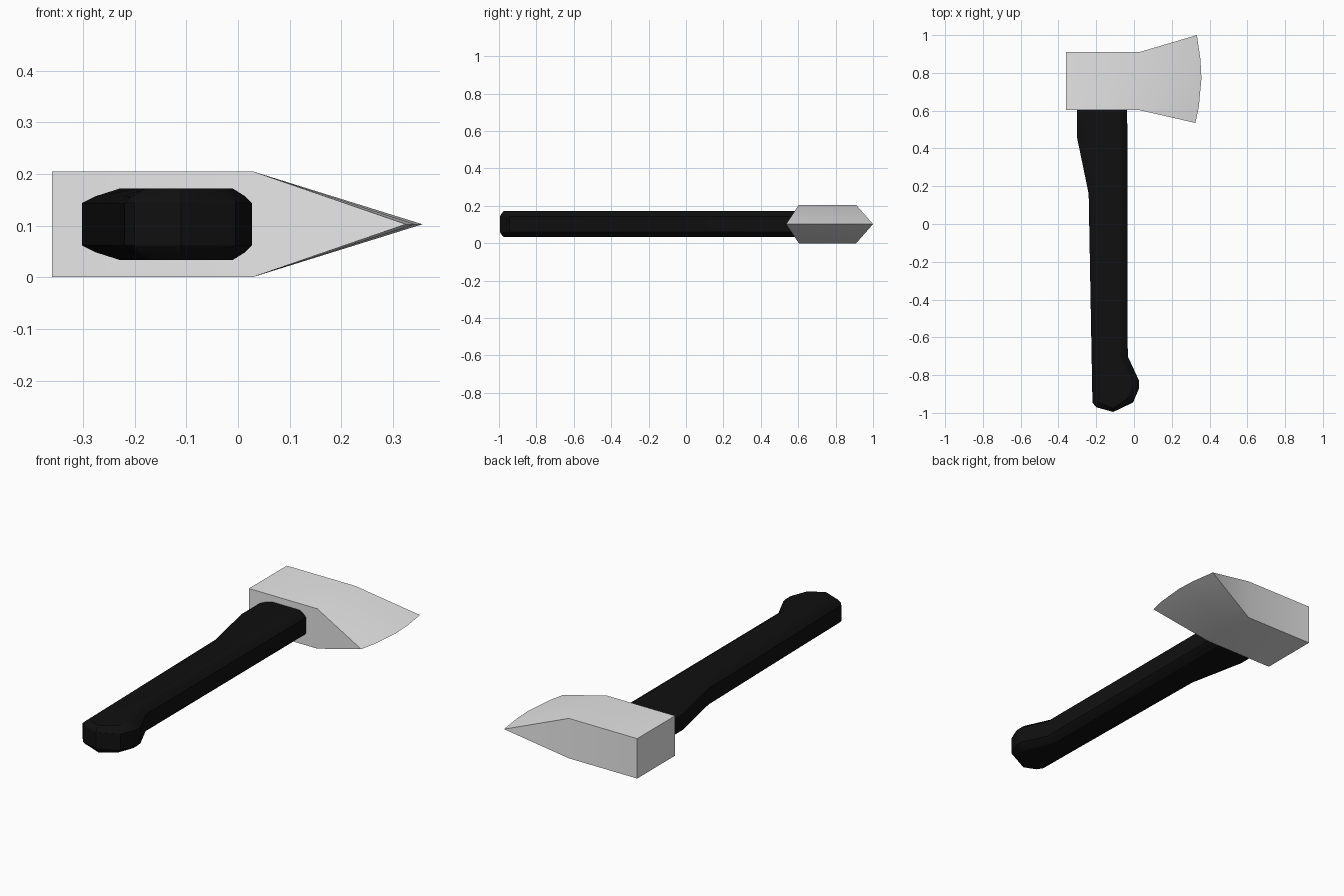
import bpy
import bmesh
import math

cube = bpy.data.objects.get("Cube")
if cube:
    bpy.data.objects.remove(cube, do_unlink=True)


def make_material(name, colour):
    mat = bpy.data.materials.new(name)
    mat.use_nodes = True
    mat.diffuse_color = colour
    mat.node_tree.nodes["Principled BSDF"].inputs["Base Color"].default_value = colour
    return mat


def loft(name, rings, mat, caps):
    """Join closed rings with quads; caps lists index groups that close each end."""
    bm = bmesh.new()
    rows = [[bm.verts.new(p) for p in ring] for ring in rings]
    n = len(rows[0])
    for a, b in zip(rows, rows[1:]):
        for i in range(n):
            j = (i + 1) % n
            bm.faces.new((a[i], a[j], b[j], b[i]))
    for row in (rows[0], rows[-1]):
        for group in caps:
            bm.faces.new([row[i] for i in group])
    bmesh.ops.recalc_face_normals(bm, faces=bm.faces)
    mesh = bpy.data.meshes.new(name)
    bm.to_mesh(mesh)
    bm.free()
    obj = bpy.data.objects.new(name, mesh)
    bpy.context.collection.objects.link(obj)
    mesh.materials.append(mat)
    bpy.ops.object.select_all(action="DESELECT")
    obj.select_set(True)
    bpy.context.view_layer.objects.active = obj
    bpy.ops.object.shade_smooth_by_angle(angle=math.radians(30))
    return obj


steel = make_material("light steel", (0.8, 0.8, 0.8, 1))
black = make_material("black grip", (0.005, 0.005, 0.005, 1))

# Axe head: five cross-sections from the lower to the upper corner of the blade
HEIGHT, MID = 0.205, 0.1025
POLL, CHEEK = -0.36, 0.028
edge = [(0.325, 0.535), (0.343, 0.62), (0.357, 0.77), (0.352, 0.87), (0.333, 1.0)]
sections = []
for i, (ex, ey) in enumerate(edge):
    y = 0.603 + 0.307 * i / (len(edge) - 1)
    sections.append([(POLL, y, 0), (POLL, y, HEIGHT), (CHEEK, y, HEIGHT),
                     (ex, ey, MID), (CHEEK, y, 0)])
loft("axe_head", sections, steel, [(0, 1, 2, 4), (2, 3, 4)])

# Handle: plan outline, each point with the inset its chamfer makes at the flat faces
outline = [
    (-0.302, 0.65, 0.073, 0), (-0.302, 0.46, 0.073, 0), (-0.24, 0.16, 0.05, 0),
    (-0.22, -0.945, 0.04, 0.01), (-0.2, -0.97, 0.03, 0.02), (-0.11, -0.995, 0, 0.02),
    (-0.005, -0.945, -0.03, 0.02), (0.027, -0.87, -0.037, 0.01),
    (0.027, -0.83, -0.037, 0), (-0.033, -0.7, -0.037, 0), (-0.036, 0.65, -0.037, 0),
]
half_levels = [(0.069, 1), (0.054, 0.35), (0.041, 0)]
levels = [(MID - h, f) for h, f in half_levels]
levels += [(MID + h, f) for h, f in reversed(half_levels)]
rings = [[(x + dx * f, y + dy * f, z) for x, y, dx, dy in outline] for z, f in levels]
loft("handle", rings, black, [range(len(outline))])
